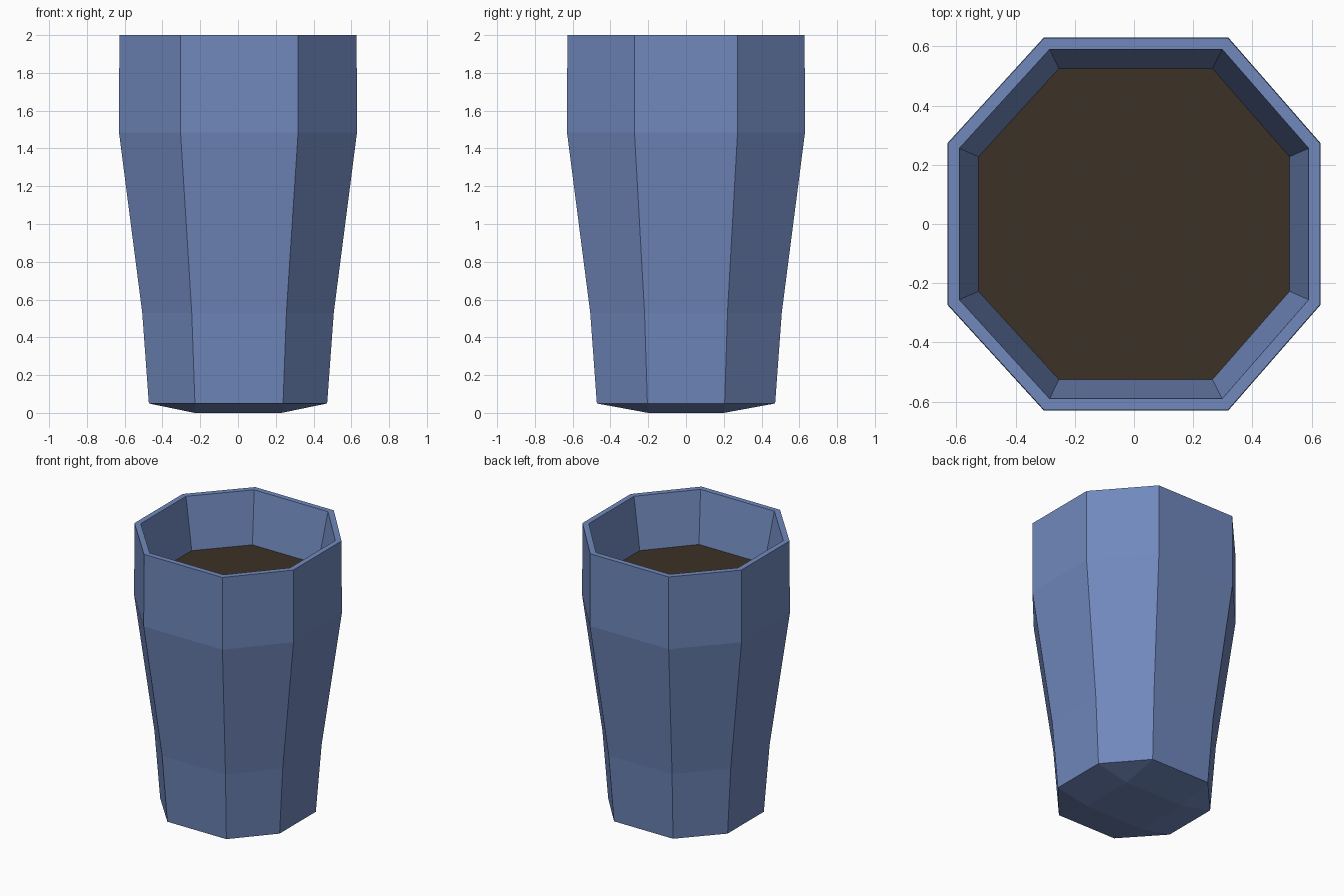
import bpy
import bmesh

if "Cube" in bpy.data.objects:
    bpy.data.objects.remove(bpy.data.objects["Cube"], do_unlink=True)


def make_material(name, color):
    mat = bpy.data.materials.new(name)
    mat.use_nodes = True
    mat.diffuse_color = (*color, 1)
    mat.node_tree.nodes["Principled BSDF"].inputs["Base Color"].default_value = (*color, 1)
    return mat


def ring(bm, half, z):
    """Uneven octagon: front and back sides are wider than left and right."""
    a, b, shift = half * 0.494, half * 0.433, half * 0.011
    corners = [(-a + shift, -half), (a + shift, -half), (half, -b), (half, b),
               (a + shift, half), (-a + shift, half), (-half, b), (-half, -b)]
    return [bm.verts.new((x, y, z)) for x, y in corners]


def bridge(bm, lower, upper):
    for i in range(8):
        j = (i + 1) % 8
        bm.faces.new((lower[i], lower[j], upper[j], upper[i]))


def finish(bm, name, mat):
    mesh = bpy.data.meshes.new(name)
    bm.to_mesh(mesh)
    bm.free()
    mesh.materials.append(mat)
    obj = bpy.data.objects.new(name, mesh)
    bpy.context.collection.objects.link(obj)
    return obj


blue = make_material("blue glass", (0.162, 0.246, 0.503))
brown = make_material("dark brown drink", (0.045, 0.032, 0.020))

# Glass: outer wall from base to rim, then down the inner wall
bm = bmesh.new()
profile = [(0.472, 0.05), (0.507, 0.53), (0.63, 1.485), (0.628, 2.0),
           (0.59, 2.0), (0.525, 1.64), (0.30, 0.2)]
rings = [ring(bm, half, z) for half, z in profile]
for lower, upper in zip(rings, rings[1:]):
    bridge(bm, lower, upper)
bm.faces.new(rings[-1])

# Underside: rectangular foot with four side slopes and four corner triangles
foot = [bm.verts.new((x, y, 0)) for x, y in
        [(-0.23, -0.20), (0.23, -0.20), (0.23, 0.20), (-0.23, 0.20)]]
bm.faces.new(foot[::-1])
base = rings[0]
for i in range(4):
    j = (i + 1) % 4
    bm.faces.new((base[2 * i + 1], base[2 * i], foot[i], foot[j]))
    bm.faces.new((base[(2 * i + 2) % 8], base[2 * i + 1], foot[j]))
bmesh.ops.recalc_face_normals(bm, faces=bm.faces)
finish(bm, "glass", blue)

# Drink: flat surface meeting the inner wall
bm = bmesh.new()
bm.faces.new(ring(bm, 0.525, 1.64))
finish(bm, "drink_surface", brown)
